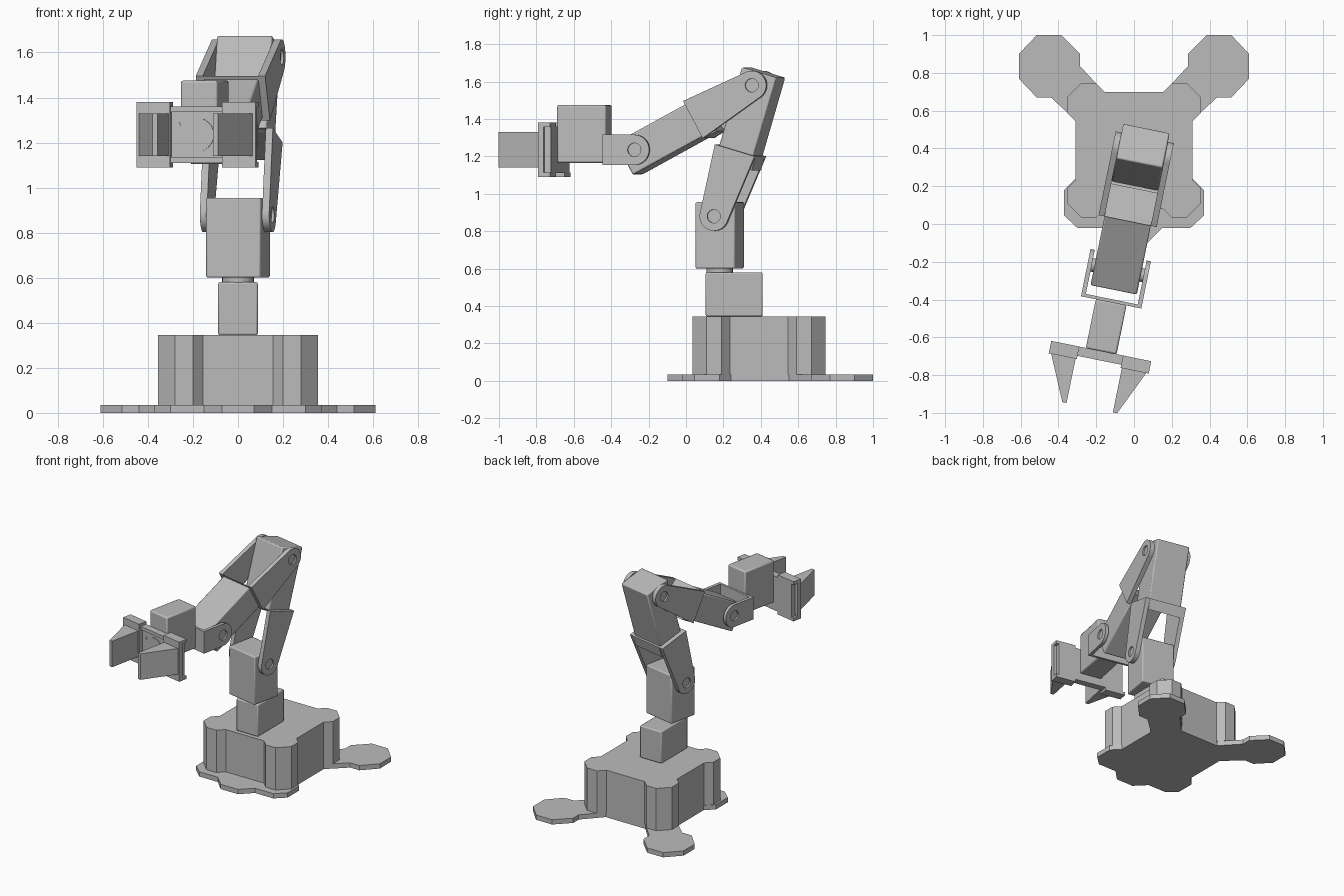
import bpy, bmesh, math
from mathutils import Matrix, Vector

cube = bpy.data.objects.get("Cube")
if cube:
    bpy.data.objects.remove(cube, do_unlink=True)

grey = bpy.data.materials.new("light_grey")
grey.use_nodes = True
grey.diffuse_color = (0.5, 0.5, 0.5, 1)
grey.node_tree.nodes["Principled BSDF"].inputs["Base Color"].default_value = (0.5, 0.5, 0.5, 1)


def frame(origin, u, v, w):
    m = Matrix((u, v, w)).transposed().to_4x4()
    m.translation = Vector(origin)
    return m


def circle(r, n=32, u=0, v=0):
    return [(u + r * math.cos(2 * math.pi * i / n), v + r * math.sin(2 * math.pi * i / n)) for i in range(n)]


def prism(name, outline, w0, w1, matrix=Matrix(), hole=None, bevel=0):
    """Extrude a flat outline from w0 to w1, with an optional round hole."""
    bm = bmesh.new()
    edges = []
    for loop in [outline] + ([hole] if hole else []):
        vs = [bm.verts.new((u, v, w0)) for u, v in loop]
        if hole:
            edges += [bm.edges.new((vs[i - 1], vs[i])) for i in range(len(vs))]
        else:
            bm.faces.new(vs)
    if hole:
        bmesh.ops.triangle_fill(bm, edges=edges, use_beauty=True)
    ext = bmesh.ops.extrude_face_region(bm, geom=bm.faces[:], use_keep_orig=True)
    top = [g for g in ext["geom"] if isinstance(g, bmesh.types.BMVert)]
    bmesh.ops.translate(bm, verts=top, vec=(0, 0, w1 - w0))
    bm.transform(matrix)
    bmesh.ops.recalc_face_normals(bm, faces=bm.faces[:])
    mesh = bpy.data.meshes.new(name)
    bm.to_mesh(mesh)
    bm.free()
    mesh.materials.append(grey)
    ob = bpy.data.objects.new(name, mesh)
    bpy.context.collection.objects.link(ob)
    if bevel:
        mod = ob.modifiers.new("rounded_edges", "BEVEL")
        mod.width, mod.segments, mod.limit_method = bevel, 2, "ANGLE"
    bpy.ops.object.select_all(action="DESELECT")
    ob.select_set(True)
    bpy.context.view_layer.objects.active = ob
    bpy.ops.object.shade_smooth_by_angle(angle=math.radians(30))
    return ob


def rect(u0, u1, v0, v1):
    return [(u0, v0), (u1, v0), (u1, v1), (u0, v1)]


def box(name, x, y, z, matrix=Matrix(), bevel=0):
    return prism(name, rect(*x, *y), *z, matrix, bevel=bevel)


# Foot plate: right half outline, mirrored
half = [(0.07, -0.1), (0.15, -0.02), (0.30, -0.02), (0.37, 0.045), (0.37, 0.18), (0.31, 0.24),
        (0.31, 0.55), (0.44, 0.67), (0.515, 0.67), (0.61, 0.77), (0.61, 0.90), (0.515, 1.0),
        (0.385, 1.0), (0.285, 0.90), (0.285, 0.835), (0.16, 0.70)]
prism("foot_plate", half + [(-x, y) for x, y in reversed(half)], 0, 0.035)

# Base body with four corner columns, one quarter turned four times
quarter = [(0.31, 0.155), (0.355, 0.2), (0.355, 0.28), (0.28, 0.355), (0.2, 0.355), (0.155, 0.31)]
body, pts = [], quarter
for _ in range(4):
    body += pts
    pts = [(-y, x) for x, y in pts]
prism("base_body", body, 0.035, 0.345, Matrix.Translation((0, 0.39, 0)))

# Column and turning neck
box("column", (-0.088, 0.088), (0.105, 0.41), (0.345, 0.58), bevel=0.008)
ARM = Matrix.Translation((0, 0.18, 0)) @ Matrix.Rotation(math.radians(-11.5), 4, "Z")
prism("neck", circle(0.07), 0.57, 0.61, ARM)
box("shoulder_block", (-0.124, 0.124), (-0.108, 0.108), (0.6, 0.955), ARM, 0.008)

# Joint centres, in the turned arm frame
SHOULDER, ELBOW, WRIST = Vector((0, 0, 0.88)), Vector((0, 0.207, 1.58)), Vector((0, -0.433, 1.235))
X = Vector((1, 0, 0))


def fork_side(r, end, low, high):
    arc = [(r * math.cos(t), r * math.sin(t)) for t in
           [math.radians(90 + 180 * i / 16) for i in range(17)]]
    return arc + [(end, low), (end, high)]


def fork_pair(name, outline, inner, outer, m):
    for side, s in (("left", 1), ("right", -1)):
        prism(f"{name}_{side}_plate", outline, s * inner, s * outer, m, hole=circle(0.036, 24))
        prism(f"{name}_{side}_pin", circle(0.036, 24), s * 0.1, s * (outer - 0.012), m)


def link(name, start, end, flip):
    """Fork around the lower joint, sloped web, and a solid block at the far end."""
    a = (end - start).normalized()
    m = ARM @ frame(start, a, X.cross(a) * flip, X)
    fork_pair(name, fork_side(0.078, 0.37, -0.104, 0.122), 0.125, 0.157, m)
    prism(name + "_web", [(0.37, -0.104), (0.29, 0.122), (0.37, 0.122)], -0.126, 0.126, m)
    prism(name + "_block", rect(0.36, 0.805, -0.086, 0.11), -0.125, 0.125, m, bevel=0.008)


link("upper_arm", SHOULDER, ELBOW, -1)
link("forearm", ELBOW, WRIST, 1)

# Wrist bracket
wrist = ARM @ frame(WRIST, Vector((0, -1, 0)), Vector((0, 0, 1)), X)
fork_pair("wrist", fork_side(0.081, 0.172, -0.081, 0.081), 0.14, 0.163, wrist)
box("wrist_bridge", (-0.163, 0.163), (-0.607, -0.59), (1.154, 1.316), ARM)
box("wrist_block", (-0.083, 0.083), (-0.872, -0.605), (1.165, 1.475), ARM, 0.01)

# Gripper plate with rails, hub and screw
box("gripper_plate", (-0.25, 0.25), (-0.905, -0.87), (1.115, 1.355), ARM)
for name, z in (("lower", (1.11, 1.135)), ("upper", (1.335, 1.36))):
    box(name + "_rail", (-0.25, 0.25), (-0.92, -0.87), z, ARM)
front = ARM @ frame((0, -0.905, 1.235), X, Vector((0, 0, 1)), Vector((0, -1, 0)))
prism("hub", circle(0.075), 0, 0.006, front)
prism("screw", circle(0.009, 12, -0.085, 0.045), 0, 0.005, front)

# Gripper fingers: slab, lips that hold the plate, and a tapered jaw
for side, s in (("left", 1), ("right", -1)):
    x = (s * 0.118, s * 0.27)
    box(side + "_finger_slab", x, (-0.937, -0.906), (1.09, 1.38), ARM)
    box(side + "_finger_lower_lip", x, (-0.907, -0.87), (1.09, 1.113), ARM)
    box(side + "_finger_upper_lip", x, (-0.907, -0.87), (1.357, 1.38), ARM)
    jaw = [(s * 0.125, -0.93), (s * 0.26, -0.93), (s * 0.148, -1.176), (s * 0.125, -1.176)]
    prism(side + "_finger_jaw", jaw, 1.14, 1.33, ARM)
